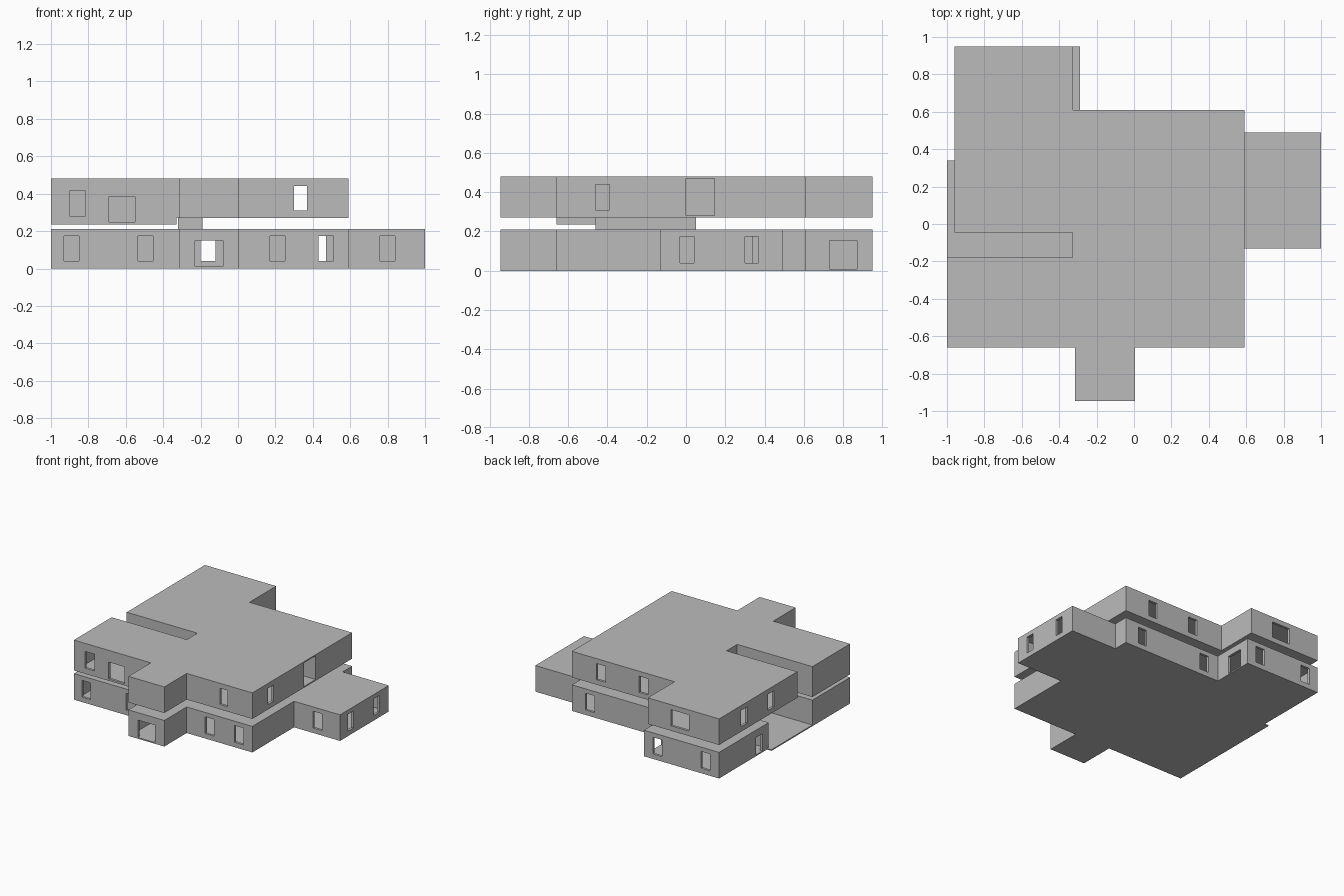
import bpy, bmesh
from mathutils import Vector

if "Cube" in bpy.data.objects:
    bpy.data.objects.remove(bpy.data.objects["Cube"])

WALL, SLAB = 0.02, 0.01
grey = bpy.data.materials.new("plain_grey")
grey.diffuse_color = (0.5, 0.5, 0.5, 1)
grey.use_nodes = True
grey.node_tree.nodes["Principled BSDF"].inputs["Base Color"].default_value = grey.diffuse_color


def make_object(name, bm):
    bmesh.ops.recalc_face_normals(bm, faces=bm.faces)
    mesh = bpy.data.meshes.new(name)
    bm.to_mesh(mesh)
    bm.free()
    mesh.materials.append(grey)
    obj = bpy.data.objects.new(name, mesh)
    bpy.context.collection.objects.link(obj)
    return obj


def add_prism(bm, outline, z0, z1):
    low = [bm.verts.new((x, y, z0)) for x, y in outline]
    high = [bm.verts.new((x, y, z1)) for x, y in outline]
    bm.faces.new(low[::-1])
    bm.faces.new(high)
    n = len(low)
    for i in range(n):
        j = (i + 1) % n
        bm.faces.new((low[i], low[j], high[j], high[i]))


def rect(x0, x1, y0, y1):
    return [(x0, y0), (x1, y0), (x1, y1), (x0, y1)]


def inset(outline, d):
    # move every edge of a counter-clockwise right-angled outline inwards
    pts = [Vector(p) for p in outline]
    result = []
    for i, p in enumerate(pts):
        a = (p - pts[i - 1]).normalized()
        b = (pts[(i + 1) % len(pts)] - p).normalized()
        result.append((p.x - d * (a.y + b.y), p.y + d * (a.x + b.x)))
    return result


def box(name, x0, x1, y0, y1, z0, z1):
    bm = bmesh.new()
    add_prism(bm, rect(x0, x1, y0, y1), z0, z1)
    return make_object(name, bm)


def storey(name, outline, z0, z1, openings):
    """Hollow storey; openings are (axis, wall position, from, to, bottom, top)."""
    bm = bmesh.new()
    add_prism(bm, outline, z0, z1)
    obj = make_object(name, bm)
    bm = bmesh.new()
    add_prism(bm, inset(outline, WALL), z0 + SLAB, z1 - SLAB)
    cutters = [make_object(name + "_cavity", bm)]
    bm = bmesh.new()
    for axis, pos, a, b, low, top in openings:
        p, q = pos - 0.035, pos + 0.035
        add_prism(bm, rect(p, q, a, b) if axis == 'x' else rect(a, b, p, q), low, top)
    cutters.append(make_object(name + "_openings", bm))
    for cutter in cutters:
        cutter.hide_render = True
        mod = obj.modifiers.new("cut", 'BOOLEAN')
        mod.operation, mod.solver, mod.object = 'DIFFERENCE', 'EXACT', cutter
    # bake the cuts and drop the helpers
    graph = bpy.context.evaluated_depsgraph_get()
    mesh = bpy.data.meshes.new_from_object(obj.evaluated_get(graph))
    obj.modifiers.clear()
    obj.data = mesh
    for cutter in cutters:
        bpy.data.objects.remove(cutter)
    return obj


def windows(axis, pos, centres, low, top, width=0.08):
    return [(axis, pos, c - width / 2, c + width / 2, low, top) for c in centres]


# ground floor with porch, side wing and rear-left room
ground = [(-1, -.66), (-.315, -.66), (-.315, -.945), (.005, -.945), (.005, -.66),
          (.59, -.66), (.59, -.13), (1, -.13), (1, .49), (.59, .49), (.59, .61),
          (-.29, .61), (-.29, .95), (-.96, .95), (-.96, .32), (-.33, .32),
          (-.33, -.18), (-1, -.18)]
holes = (windows('y', -.66, (-.89, -.495, .21, .47), .04, .175)
         + windows('y', -.13, (.8,), .04, .175)
         + windows('x', 1, (.005, .335), .04, .175, .07)
         + windows('y', .61, (.43, -.16), .04, .175)
         + windows('y', .95, (-.41, -.84), .04, .175)
         + [('y', -.945, -.23, -.08, SLAB, .15),      # porch door
            ('x', -.29, .73, .87, SLAB, .155),        # rear side door
            ('x', -.96, .40, .48, SLAB, .15)])        # left door
storey("ground_floor", ground, 0, .21, holes)
box("partition", -.6, -.39, -.61, -.595, SLAB, .2)
box("patio_slab", -1, -.33, -.18, .34, 0, SLAB)

# upper floor, with a recess on the right wall
upper = [(-.33, -.66), (-.315, -.66), (-.315, -.945), (.005, -.945), (.005, -.66),
         (.59, -.66), (.59, 0), (.47, 0), (.47, .145), (.59, .145), (.59, .61),
         (-.33, .61)]
holes = (windows('y', -.66, (.335,), .31, .44, .07)
         + windows('x', .59, (-.425,), .31, .44, .07)
         + windows('y', .61, (.33, -.05), .31, .44))
storey("upper_floor", upper, .27, .48, holes)
box("recess_roof", .47, .59, 0, .145, .47, .48)
box("recess_floor", .47, .59, 0, .145, .27, .28)

# upper front-left room, with its lower floor
holes = (windows('y', -.66, (-.858,), .28, .415, .085)
         + windows('y', -.66, (-.62,), .25, .385, .14))
storey("upper_front_left_room", rect(-1, -.33, -.66, -.18), .235, .48, holes)

# upper rear-left room overhanging the patio
holes = (windows('y', .95, (-.61,), .31, .44, .16)
         + windows('x', -.96, (.63, .29), .31, .44))
storey("upper_rear_left_room", rect(-.96, -.325, -.045, .95), .27, .48, holes)

# stair shaft joining the floors
box("stair_shaft", -.32, -.19, -.46, .05, .205, .275)
